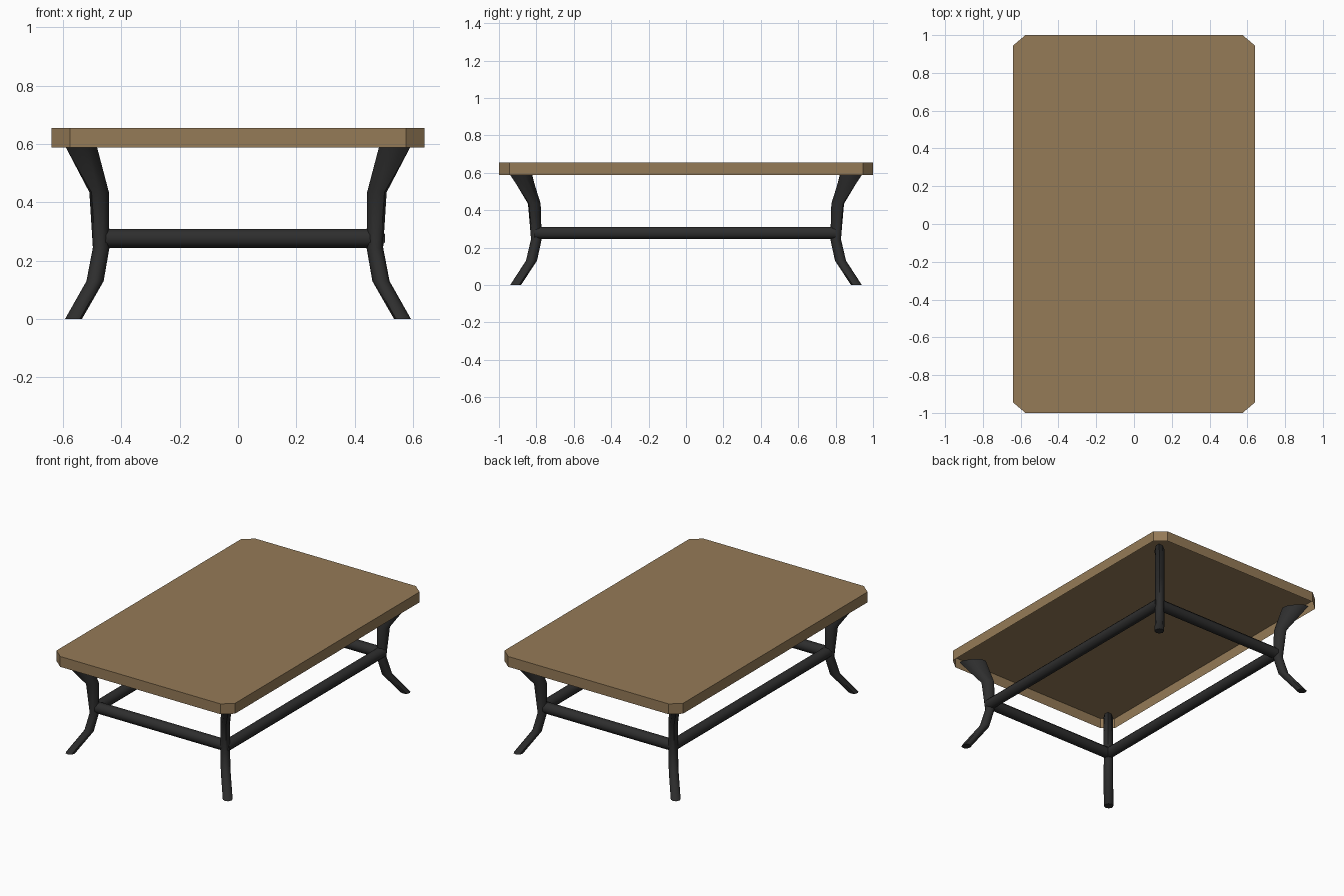
import bpy, bmesh, math
from mathutils import Vector

if "Cube" in bpy.data.objects:
    bpy.data.objects.remove(bpy.data.objects["Cube"])


def material(name, rgb):
    m = bpy.data.materials.new(name)
    m.diffuse_color = (*rgb, 1)
    m.use_nodes = True
    m.node_tree.nodes["Principled BSDF"].inputs["Base Color"].default_value = m.diffuse_color
    return m


WOOD = material("brown wood", (0.30, 0.197, 0.096))
IRON = material("black iron", (0.027, 0.027, 0.027))


def make_object(name, bm, mat, smooth=False):
    mesh = bpy.data.meshes.new(name)
    bm.to_mesh(mesh)
    bm.free()
    mesh.materials.append(mat)
    ob = bpy.data.objects.new(name, mesh)
    bpy.context.collection.objects.link(ob)
    if smooth:
        bpy.context.view_layer.objects.active = ob
        ob.select_set(True)
        bpy.ops.object.shade_smooth_by_angle(angle=math.radians(50))
        ob.select_set(False)
    return ob


def loft(name, rings, mat):
    """Skin a list of point rings and cap both ends."""
    bm = bmesh.new()
    loops = [[bm.verts.new(p) for p in ring] for ring in rings]
    n = len(loops[0])
    for a, b in zip(loops, loops[1:]):
        for i in range(n):
            j = (i + 1) % n
            bm.faces.new((a[i], a[j], b[j], b[i]))
    bm.faces.new(loops[0])
    bm.faces.new(loops[-1])
    bmesh.ops.recalc_face_normals(bm, faces=bm.faces)
    return make_object(name, bm, mat, True)


# Table top: chamfered slab, open underneath with a thin rim
X, Y, CX, CY, Z0, Z1 = 0.64, 1.0, 0.575, 0.945, 0.588, 0.655
outline = [(CX, -Y), (X, -CY), (X, CY), (CX, Y),
           (-CX, Y), (-X, CY), (-X, -CY), (-CX, -Y)]
bm = bmesh.new()
low = [bm.verts.new((x, y, Z0)) for x, y in outline]
high = [bm.verts.new((x, y, Z1)) for x, y in outline]
bm.faces.new(high)
for i in range(8):
    j = (i + 1) % 8
    bm.faces.new((low[i], low[j], high[j], high[i]))
make_object("table_top", bm, WOOD)

# Curved legs: (x, y, z, radial depth, tangential width) from foot to top
SECTIONS = [(0.564, 0.911, 0.0, 0.058, 0.058),
            (0.490, 0.826, 0.13, 0.060, 0.058),
            (0.469, 0.800, 0.245, 0.058, 0.056),
            (0.476, 0.811, 0.435, 0.077, 0.058),
            (0.537, 0.882, 0.59, 0.160, 0.060)]
radial = Vector((0.67, 0.74, 0)).normalized()
across = Vector((-radial.y, radial.x, 0))
for fx, side in ((-1, "left"), (1, "right")):
    for fy, end in ((-1, "front"), (1, "back")):
        rings = []
        for x, y, z, r, t in SECTIONS:
            ring = []
            for k in range(8):
                a = math.tau * k / 8
                p = Vector((x, y, z)) + radial * (r / 2 * math.cos(a)) \
                    + across * (t / 2 * math.sin(a))
                ring.append((p.x * fx, p.y * fy, p.z))
            rings.append(ring)
        loft(f"{end}_{side}_leg", rings, IRON)


# Octagonal stretcher rails joining the legs
def rail(name, start, end):
    d = (Vector(end) - Vector(start)).normalized()
    side = Vector((-d.y, d.x, 0))
    R = 0.0325 / math.cos(math.pi / 8)
    angles = [math.tau * (k + 0.5) / 8 for k in range(8)]
    loft(name, [[Vector(p) + side * (R * math.cos(a)) + Vector((0, 0, R * math.sin(a)))
                 for a in angles] for p in (start, end)], IRON)


H = 0.277
rail("left_rail", (-0.461, -0.80, H), (-0.461, 0.80, H))
rail("right_rail", (0.472, -0.81, H), (0.472, 0.80, H))
for s, label in ((-1, "front"), (1, "back")):
    rail(label + "_rail", (-0.46, 0.79 * s, H), (0.47, 0.79 * s, H))
